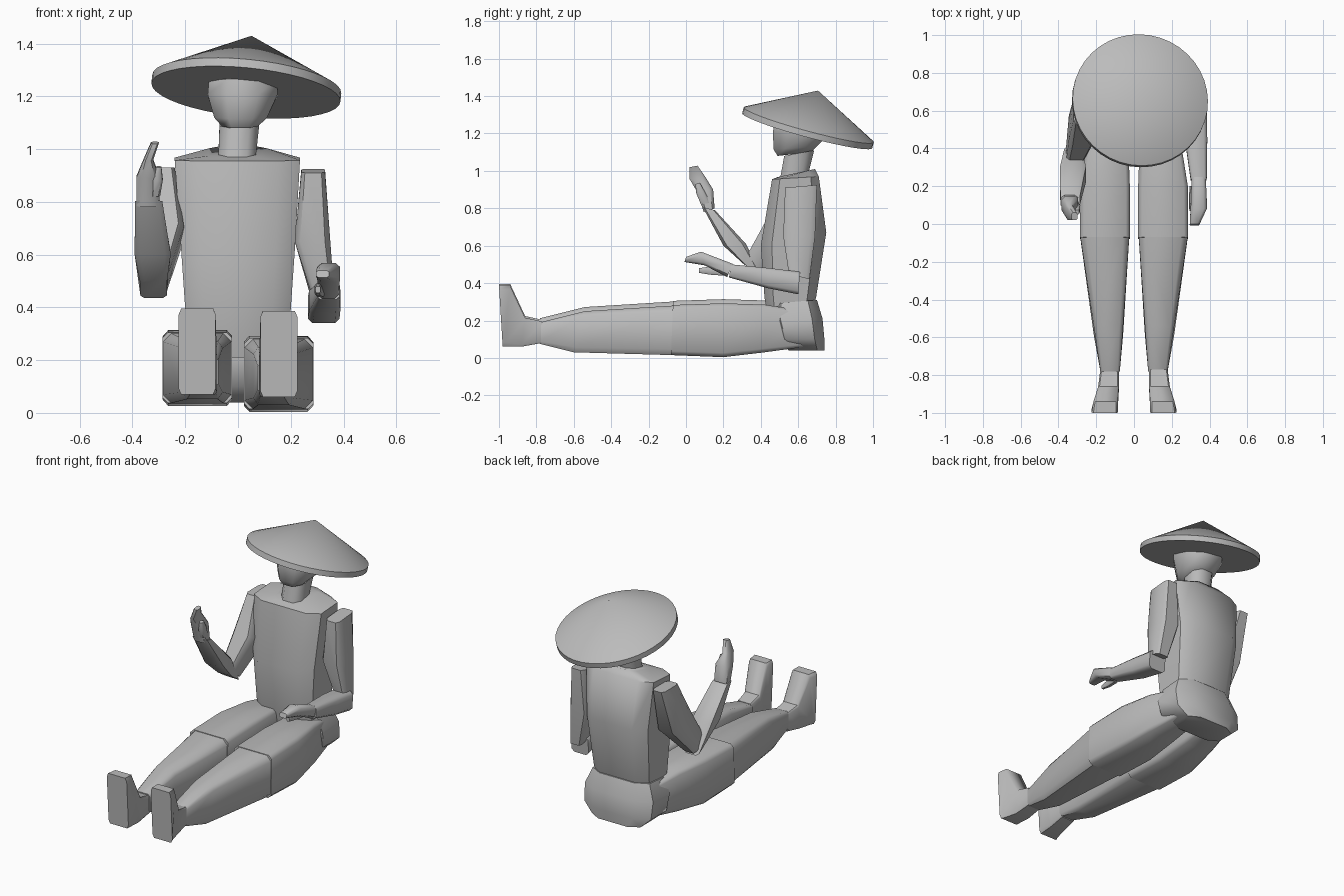
import bpy, bmesh, math
from mathutils import Vector, Matrix

grey = bpy.data.materials.new("plain grey")
grey.diffuse_color = (0.5, 0.5, 0.5, 1)


def finish(name, bm, angle=50):
    bmesh.ops.recalc_face_normals(bm, faces=bm.faces)
    me = bpy.data.meshes.new(name)
    bm.to_mesh(me)
    bm.free()
    me.materials.append(grey)
    me.shade_smooth()
    me.set_sharp_from_angle(angle=math.radians(angle))
    ob = bpy.data.objects.new(name, me)
    bpy.context.collection.objects.link(ob)
    return ob


def loft(name, stations, c=0.15, side=1, dz=0):
    """Skin chamfered box sections; station = x0, x1, then (y, z) of both section ends."""
    bm = bmesh.new()
    shape = [(c, 0), (1 - c, 0), (1, c), (1, 1 - c), (1 - c, 1), (c, 1), (0, 1 - c), (0, c)]
    rings = []
    for x0, x1, ya, za, yb, zb in stations:
        rings.append([bm.verts.new((side * (x0 + (x1 - x0) * u),
                                    ya + (yb - ya) * v,
                                    za + (zb - za) * v + dz)) for u, v in shape])
    for a, b in zip(rings, rings[1:]):
        for i in range(8):
            j = (i + 1) % 8
            bm.faces.new((a[i], a[j], b[j], b[i]))
    bm.faces.new(rings[0])
    bm.faces.new(rings[-1])
    return finish(name, bm)


# Trunk
loft("torso", [(-.18, .18, .44, .21, .67, .25), (-.195, .195, .42, .32, .695, .32),
               (-.215, .215, .40, .60, .75, .67), (-.24, .235, .46, .955, .71, .97),
               (-.11, .11, .49, .967, .69, 1.01)], .17)
loft("pelvis", [(-.20, .20, .46, .29, .70, .31), (-.24, .24, .45, .20, .73, .21),
                (-.235, .235, .48, .10, .74, .10), (-.17, .17, .55, .04, .74, .04)], .2)

# Neck and head
loft("neck", [(-.075, .065, .50, .94, .65, .97), (-.07, .08, .525, 1.08, .685, 1.11)], .25)
loft("head", [(-.06, .075, .49, 1.08, .67, 1.10), (-.09, .11, .468, 1.115, .70, 1.13),
              (-.115, .15, .465, 1.21, .765, 1.20), (-.11, .15, .475, 1.265, .75, 1.25),
              (-.06, .11, .54, 1.30, .70, 1.30)], .27)

# Conical hat: thin rim band plus cone, tilted back
R, rim, rise, sides = .36, .033, .19, 40
bm = bmesh.new()
lower, upper = [], []
for i in range(sides):
    a = math.tau * i / sides
    x, y = R * math.cos(a), R * math.sin(a)
    lower.append(bm.verts.new((x, y, 0)))
    upper.append(bm.verts.new((x, y, rim)))
apex = bm.verts.new((0, 0, rim + rise))
bm.faces.new(lower)
for i in range(sides):
    j = (i + 1) % sides
    bm.faces.new((lower[i], lower[j], upper[j], upper[i]))
    bm.faces.new((upper[i], upper[j], apex))
tilt = Vector((0, 0, 1)).rotation_difference(Vector((.1, .27, 1))).to_matrix().to_4x4()
bm.transform(Matrix.Translation((.03, .648, 1.215)) @ tilt)
finish("hat", bm, 30)

# Legs stretched forward
for side, word, dz in ((1, "left", 0), (-1, "right", .022)):
    loft(word + "_thigh", [(.04, .20, .64, .25, .64, .06), (.03, .25, .42, .285, .42, .03),
                           (.022, .285, .20, .292, .20, .004), (.022, .287, -.07, .283, -.08, .015)],
         .08, side, dz)
    loft(word + "_shin", [(.025, .285, -.06, .28, -.07, .015), (.058, .212, -.54, .25, -.60, .03),
                          (.075, .178, -.78, .19, -.78, .075)], .12, side, dz)
    loft(word + "_foot", [(.08, .178, -.77, .195, -.77, .08), (.08, .19, -.86, .215, -.88, .06),
                          (.085, .215, -.94, .387, -.965, .06), (.085, .225, -1, .387, -.98, .06)],
         .07, side, dz * .4)

# Lowered arm (+x)
loft("lowered_upper_arm", [(.24, .33, .53, .91, .70, .925), (.215, .35, .52, .65, .69, .65),
                           (.28, .365, .55, .45, .66, .42)])
loft("lowered_forearm", [(.265, .385, .61, .46, .60, .34), (.27, .388, .45, .48, .44, .372),
                         (.30, .385, .24, .50, .23, .43)], .15)
loft("lowered_hand", [(.305, .38, .25, .503, .22, .432), (.30, .387, .08, .568, .10, .495),
                      (.295, .345, 0, .54, -.008, .513)], .2)
loft("lowered_thumb", [(.295, .33, .20, .49, .20, .44), (.29, .318, .14, .49, .13, .445),
                       (.293, .313, .07, .48, .07, .455)], .2)

# Raised arm (-x)
loft("raised_upper_arm", [(-.32, -.24, .53, .93, .69, .93), (-.345, -.205, .42, .72, .60, .64),
                          (-.36, -.27, .31, .52, .42, .45)])
loft("raised_forearm", [(-.37, -.27, .31, .50, .41, .435), (-.392, -.255, .20, .60, .32, .61),
                        (-.39, -.287, .09, .805, .155, .79)])
loft("raised_hand", [(-.385, -.297, .095, .78, .153, .80), (-.385, -.297, .058, .89, .145, .90),
                     (-.358, -.322, .02, .955, .105, .965), (-.33, -.30, .02, 1.02, .062, 1.028)], .2)
loft("raised_thumb", [(-.33, -.295, .08, .82, .13, .83), (-.325, -.285, .055, .88, .10, .89),
                      (-.31, -.29, .05, .93, .075, .935)], .2)
